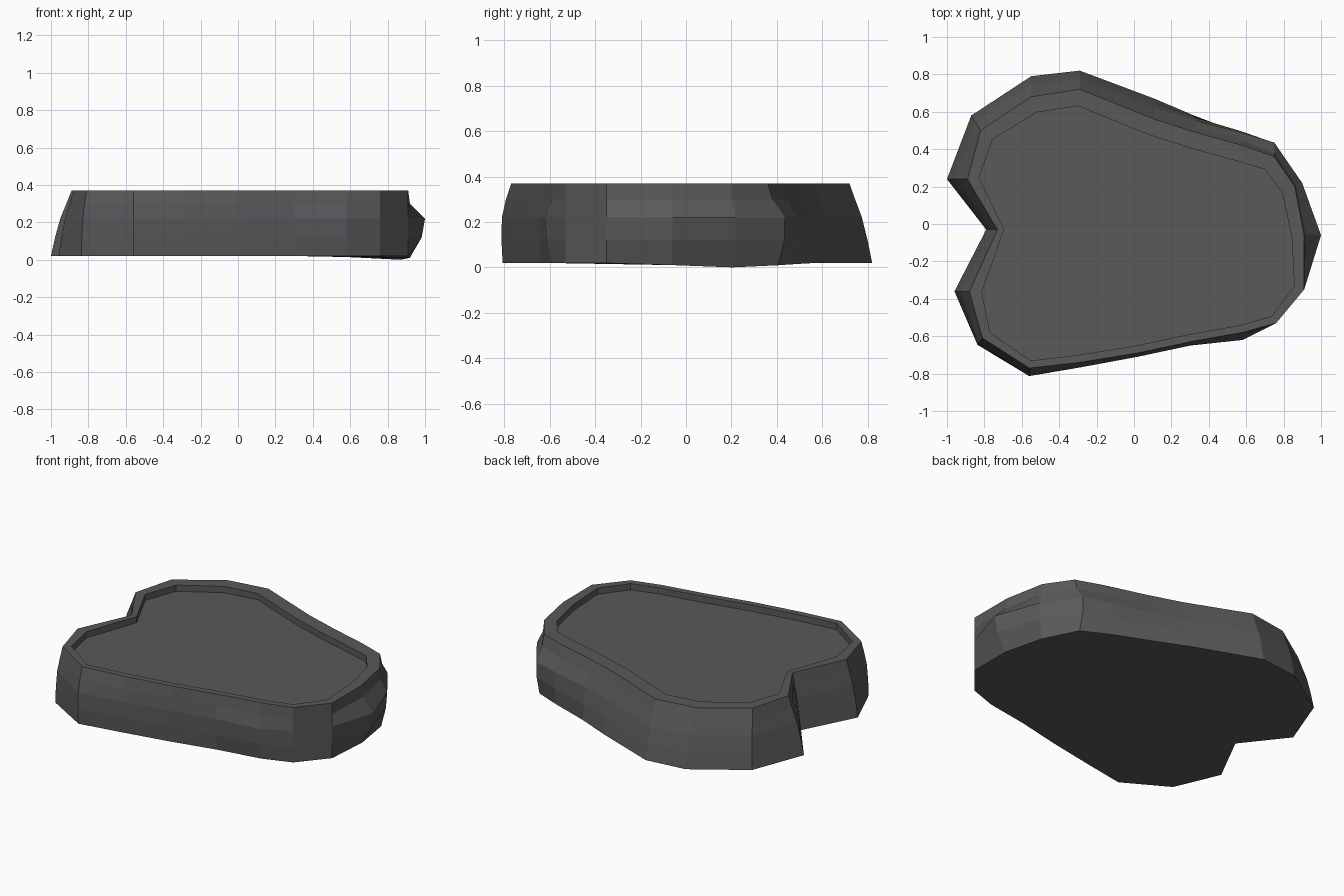
import bpy
import bmesh
from mathutils import Vector

if "Cube" in bpy.data.objects:
    bpy.data.objects.remove(bpy.data.objects["Cube"], do_unlink=True)

# Single charcoal grey material
charcoal = bpy.data.materials.new("charcoal_grey")
charcoal.use_nodes = True
colour = (0.1, 0.1, 0.104, 1)
charcoal.diffuse_color = colour
shader = charcoal.node_tree.nodes["Principled BSDF"]
shader.inputs["Base Color"].default_value = colour
shader.inputs["Roughness"].default_value = 0.9

# Notched pad outline, counter-clockwise from the notch: widest girth and upper edge
girth = [(-.79, -.03), (-.96, -.36), (-.84, -.65), (-.56, -.82), (-.29, -.77),
         (.02, -.71), (.3, -.65), (.58, -.62), (.76, -.53), (.91, -.35),
         (1, -.06), (.9, .22), (.75, .45), (.58, .51), (.32, .59),
         (.11, .67), (-.29, .82), (-.55, .79), (-.87, .58), (-1, .24)]
crest = [(-.73, -.03), (-.88, -.36), (-.81, -.61), (-.56, -.77), (-.29, -.74),
         (.02, -.69), (.3, -.63), (.58, -.58), (.76, -.53), (.91, -.35),
         (.91, -.06), (.86, .2), (.75, .36), (.58, .42), (.33, .49),
         (.11, .56), (-.29, .72), (-.55, .68), (-.82, .5), (-.89, .24)]
girth = [Vector(point) for point in girth]
crest = [Vector(point) for point in crest]
lowest_corner = Vector((.9, .22))


def clamp(value):
    return max(0, min(1, value))


def side_ring(height, straight, bulged, bulged_end):
    """Blend girth towards crest; the front and right bulge, the others lean in."""
    points = []
    for wide, top in zip(girth, crest):
        bulge = clamp(.4 + .8 * (wide.x - wide.y))
        end = clamp(wide.x)
        factor = straight * (1 - bulge) + (bulged + bulged_end * end) * bulge
        points.append(wide.lerp(top, factor).to_3d() + Vector((0, 0, height)))
    return points


def inset_ring(outline, height):
    """Move each corner inwards along its mitred normal."""
    points = []
    count = len(outline)
    for index, point in enumerate(outline):
        before = (point - outline[index - 1]).normalized()
        after = (outline[(index + 1) % count] - point).normalized()
        inward_a = Vector((-before.y, before.x))
        inward_b = Vector((-after.y, after.x))
        inward = (inward_a + inward_b).normalized()
        # The rim is wider at the back than at the front
        width = .065 - .025 * inward.y
        if index == 0:
            width = .035
        points.append((point + inward * width).to_3d() + Vector((0, 0, height)))
    return points


def bridge(bm, lower, upper):
    count = len(lower)
    for index in range(count):
        following = (index + 1) % count
        bm.faces.new((lower[index], lower[following], upper[following], upper[index]))


# Stacked rings: underside, sloping sides, flat rim, recess wall
rings = [side_ring(.02, 0, .4, .5),
         side_ring(.12, .2, .1, .1),
         side_ring(.22, .45, 0, 0),
         side_ring(.3, .75, .4, .5),
         side_ring(.37, 1, 1, 0),
         inset_ring(crest, .37),
         inset_ring(crest, .33)]

# The underside sags slightly at one corner
for point, wide in zip(rings[0], girth):
    point.z -= .02 * clamp(1 - (wide - lowest_corner).length / .6)

bm = bmesh.new()
levels = [[bm.verts.new(point) for point in ring] for ring in rings]
for lower, upper in zip(levels, levels[1:]):
    bridge(bm, lower, upper)
bm.faces.new(list(reversed(levels[0])))
bm.faces.new(levels[-1])

# Split the concave underside and recess floor cleanly
large_faces = [face for face in bm.faces if len(face.verts) > 4]
bmesh.ops.triangulate(bm, faces=large_faces)
bmesh.ops.recalc_face_normals(bm, faces=bm.faces)

mesh = bpy.data.meshes.new("notched_pad")
bm.to_mesh(mesh)
bm.free()
mesh.materials.append(charcoal)
pad = bpy.data.objects.new("notched_pad", mesh)
bpy.context.collection.objects.link(pad)
